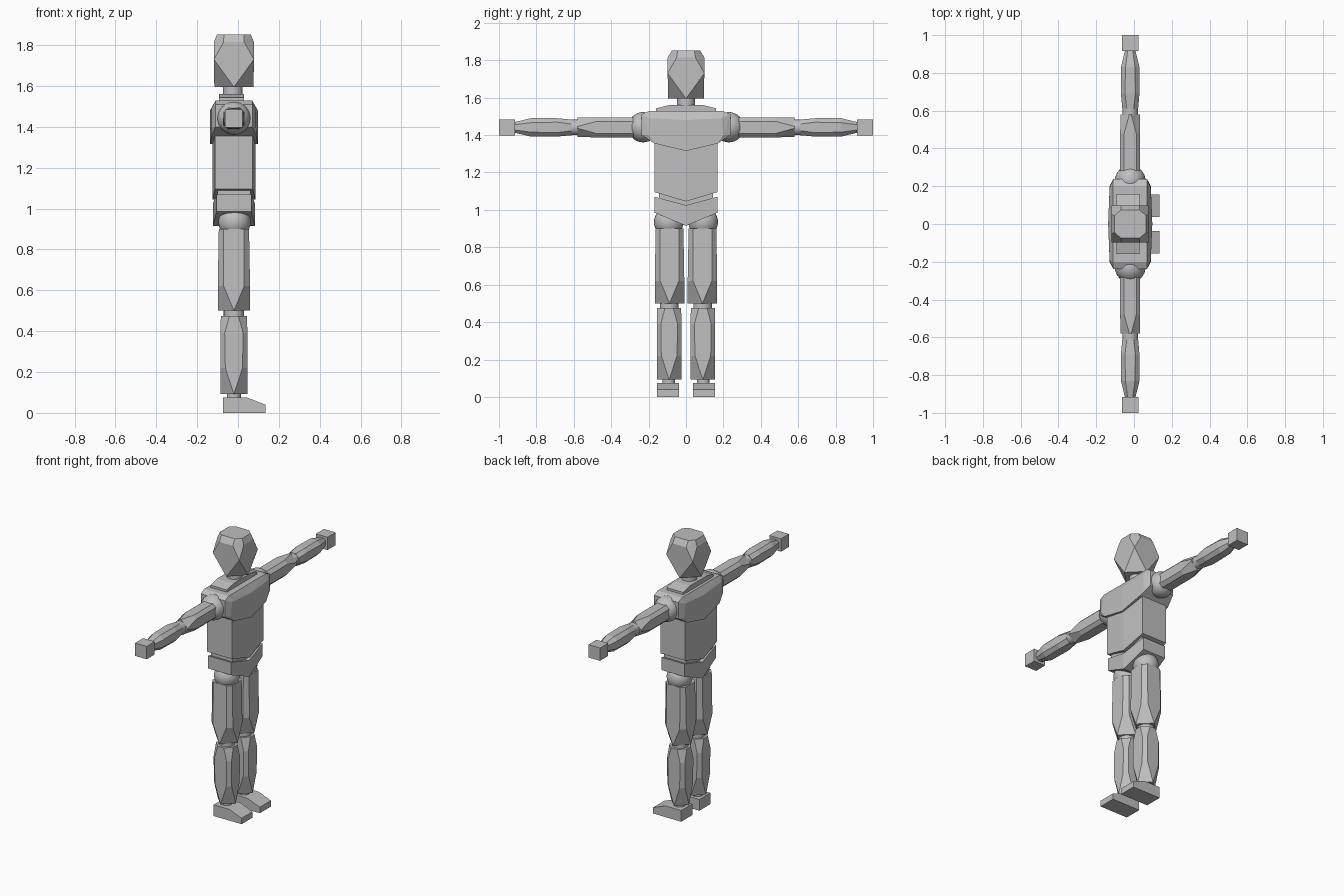
import bpy, bmesh, math
from mathutils import Vector

if "Cube" in bpy.data.objects:
    bpy.data.objects.remove(bpy.data.objects["Cube"])

CX = -0.02          # body centre line; the figure looks towards +x
grey = bpy.data.materials.new("plain grey")
grey.diffuse_color = (0.52, 0.52, 0.52, 1)
grey.use_nodes = True
grey.node_tree.nodes["Principled BSDF"].inputs["Base Color"].default_value = grey.diffuse_color


def finish(name, bm, smooth=False):
    bmesh.ops.recalc_face_normals(bm, faces=bm.faces)
    for f in bm.faces:
        f.smooth = smooth
    me = bpy.data.meshes.new(name)
    bm.to_mesh(me)
    bm.free()
    me.materials.append(grey)
    ob = bpy.data.objects.new(name, me)
    bpy.context.collection.objects.link(ob)
    return ob


def hull(name, pts):
    """Convex faceted block around the points."""
    bm = bmesh.new()
    unique = sorted({tuple(round(c, 4) for c in p) for p in pts})
    vs = [bm.verts.new(p) for p in unique]
    r = bmesh.ops.convex_hull(bm, input=vs)
    junk = [v for v in set(r["geom_interior"]) | set(r["geom_unused"])
            if isinstance(v, bmesh.types.BMVert) and v.is_valid]
    bmesh.ops.delete(bm, geom=junk, context='VERTS')
    bmesh.ops.dissolve_limit(bm, angle_limit=0.02, verts=bm.verts, edges=bm.edges)
    return finish(name, bm)


def octagon(a, b):
    """Square of half size a whose sides have half length b (0 = diamond)."""
    return [p for s in (-1, 1) for t in (-1, 1)
            for p in ((s * a, t * b), (s * b, t * a))]


def box(name, x, y, z):
    return hull(name, [(i, j, k) for i in x for j in y for k in z])


def upright(name, cy, rings):
    return hull(name, [(CX + u, cy + v, z) for z, a, b in rings for u, v in octagon(a, b)])


def sideways(name, s, cz, rings):
    return hull(name, [(CX + u, s * y, cz + v) for y, a, b in rings for u, v in octagon(a, b)])


def ball(name, c, r):
    bm = bmesh.new()
    bmesh.ops.create_uvsphere(bm, u_segments=32, v_segments=16, radius=r)
    bmesh.ops.translate(bm, verts=bm.verts, vec=Vector(c))
    return finish(name, bm, True)


def rod(name, c, r, length, along_y=False):
    bm = bmesh.new()
    bmesh.ops.create_cone(bm, cap_ends=True, segments=24, radius1=r, radius2=r, depth=length)
    ob = finish(name, bm)
    for p in ob.data.polygons:
        p.use_smooth = len(p.vertices) == 4
    ob.location = c
    if along_y:
        ob.rotation_euler.x = math.pi / 2
    return ob


def v_block(name, hy, d_side, d_mid, top_side, top_mid, low_side, low_mid):
    """Block with a centre ridge and V-shaped top and bottom edges."""
    bm = bmesh.new()
    loops = []
    for y, d, t, l in ((-hy, d_side, top_side, low_side), (0, d_mid, top_mid, low_mid),
                       (hy, d_side, top_side, low_side)):
        loops.append([bm.verts.new(p) for p in
                      ((CX - d, y, l), (CX + d, y, l), (CX + d, y, t), (CX - d, y, t))])
    for p, q in zip(loops, loops[1:]):
        for i in range(4):
            j = (i + 1) % 4
            bm.faces.new((p[i], p[j], q[j], q[i]))
    bm.faces.new(loops[0])
    bm.faces.new(loops[-1])
    return finish(name, bm)


# Head, neck and collar
upright("head", 0, [(1.595, 0.096, 0.0), (1.73, 0.098, 0.098), (1.815, 0.098, 0.05)])
head = bpy.data.objects["head"]
pts = [tuple(v.co) for v in head.data.vertices]
bpy.data.objects.remove(head)
hull("head", pts + [(CX + u * 1.1, v, 1.853) for u, v in octagon(0.075, 0.045)])
rod("neck", (CX - 0.005, 0, 1.575), 0.048, 0.1)
hull("collar", [(x, s * y, z) for x in (-0.092, 0.03) for s in (-1, 1)
                for y, z in ((0.16, 1.51), (0.16, 1.543), (0.09, 1.56))])

# Chest: wide shoulders, bevelled rim and V-shaped lower edge
hull("chest", [(CX + i * x, j * y, z) for i in (-1, 1) for j in (-1, 1) for x, y, z in (
    (0.09, 0.20, 1.528), (0.109, 0.19, 1.49), (0.09, 0.237, 1.51), (0.09, 0.237, 1.40),
    (0.109, 0.20, 1.40), (0.11, 0.168, 1.355), (0.117, 0, 1.315), (0.117, 0, 1.48))])

# Abdomen, waist and pelvis
v_block("abdomen", 0.168, 0.092, 0.105, 1.38, 1.38, 1.095, 1.045)
box("waist", (CX - 0.08, CX + 0.08), (-0.145, 0.145), (1.0, 1.15))
v_block("pelvis", 0.168, 0.085, 0.103, 1.07, 1.025, 0.985, 0.915)

for side, s in (("left", 1), ("right", -1)):
    # Leg
    ball(side + "_hip", (CX + 0.003, s * 0.092, 0.935), 0.079)
    upright(side + "_thigh", s * 0.088,
            [(0.90, 0.074, 0.05), (0.62, 0.079, 0.05), (0.50, 0.079, 0.0)])
    rod(side + "_knee", (CX, s * 0.089, 0.487), 0.05, 0.07)
    upright(side + "_shin", s * 0.09,
            [(0.475, 0.064, 0.022), (0.39, 0.066, 0.045), (0.22, 0.066, 0.042), (0.092, 0.066, 0.0)])
    rod(side + "_ankle", (CX, s * 0.092, 0.09), 0.034, 0.06)
    hull(side + "_foot", [(x, s * y, z) for y in (0.038, 0.155) for x, z in
                          ((-0.073, 0), (0.135, 0), (0.135, 0.04), (0.045, 0.075), (-0.073, 0.075))])
    # Arm
    ball(side + "_shoulder", (CX, s * 0.229, 1.442), 0.081)
    sideways(side + "_upper_arm", s, 1.441,
             [(0.25, 0.053, 0.032), (0.48, 0.053, 0.032), (0.58, 0.052, 0.005)])
    rod(side + "_elbow", (CX, s * 0.597, 1.441), 0.041, 0.06, True)
    sideways(side + "_forearm", s, 1.441,
             [(0.612, 0.042, 0.018), (0.69, 0.049, 0.028), (0.83, 0.049, 0.025), (0.917, 0.028, 0.014)])
    box(side + "_hand", (CX - 0.043, CX + 0.043), (s * 0.915, s * 1.0), (1.398, 1.484))
